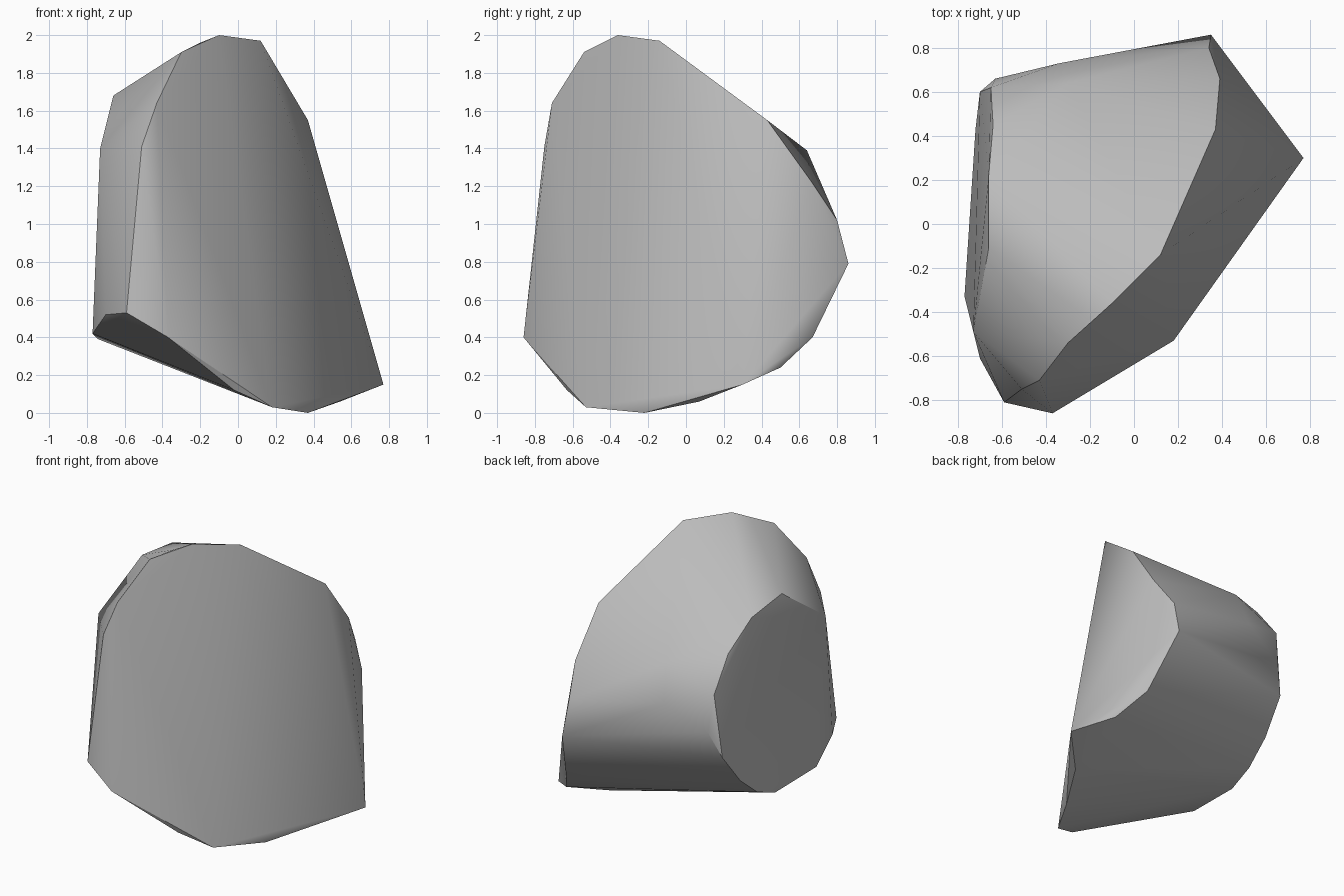
import bpy
import bmesh
import math
from mathutils import Vector

# Remove the default object
default_cube = bpy.data.objects.get("Cube")
if default_cube:
    bpy.data.objects.remove(default_cube, do_unlink=True)


def make_material(name, colour):
    material = bpy.data.materials.new(name)
    material.use_nodes = True
    material.diffuse_color = colour
    shader = next(node for node in material.node_tree.nodes
                  if node.type == "BSDF_PRINCIPLED")
    shader.inputs["Base Color"].default_value = colour
    return material


def make_hull(name, corner_groups, material):
    """Wrap a faceted stone around the corners of its cleaved faces."""
    mesh = bpy.data.meshes.new(name)
    stone = bpy.data.objects.new(name, mesh)
    bpy.context.collection.objects.link(stone)
    bm = bmesh.new()
    for group in corner_groups:
        for corner in group:
            bm.verts.new(Vector(corner))
    hull = bmesh.ops.convex_hull(bm, input=bm.verts[:])
    # Discard corners that ended up just inside the hull
    unused = [v for v in bm.verts if not v.link_faces]
    bmesh.ops.delete(bm, geom=unused, context="VERTS")
    bmesh.ops.recalc_face_normals(bm, faces=bm.faces[:])
    bm.to_mesh(mesh)
    bm.free()
    mesh.materials.append(material)
    return stone


def shade(stone, angle):
    bpy.ops.object.select_all(action="DESELECT")
    stone.select_set(True)
    bpy.context.view_layer.objects.active = stone
    bpy.ops.object.shade_smooth_by_angle(angle=math.radians(angle))


# Rim of the broad cleaved front face, from the crest round to the base
crest_rim = [(.37, .43, 1.55), (.12, -.14, 1.97), (-.1, -.36, 2),
             (-.2, -.43, 1.96), (-.3, -.54, 1.91), (-.43, -.71, 1.64),
             (-.51, -.75, 1.41)]
base_rim = [(-.59, -.81, .53), (-.37, -.86, .4), (-.02, -.63, .12),
            (.18, -.53, .03), (.37, -.22, 0), (.54, .07, .06),
            (.77, .3, .15)]

# Rim of the end face on the +x side
end_rim = [(.39, .66, 1.23), (.34, .8, 1.02), (.35, .86, .79),
           (.45, .67, .4), (.57, .5, .24)]

# Rim of the steep flat face on the -x side
side_rim = [(-.73, -.49, 1.4), (-.66, -.11, 1.68), (-.66, .22, 1.64),
            (-.64, .45, 1.47), (-.65, .62, 1.25), (-.7, .6, .82),
            (-.72, .43, .6), (-.73, .26, .46), (-.74, .08, .39),
            (-.77, -.33, .42), (-.7, -.61, .52)]

# Bulge across the rounded back
back_bulge = [(-.3, .64, 1.39), (-.34, .73, 1.15), (-.63, .66, 1)]

stone_grey = make_material("stone_grey", (.5, .5, .5, 1))
boulder = make_hull("boulder",
                    [crest_rim, base_rim, end_rim, side_rim, back_bulge],
                    stone_grey)
shade(boulder, 30)
